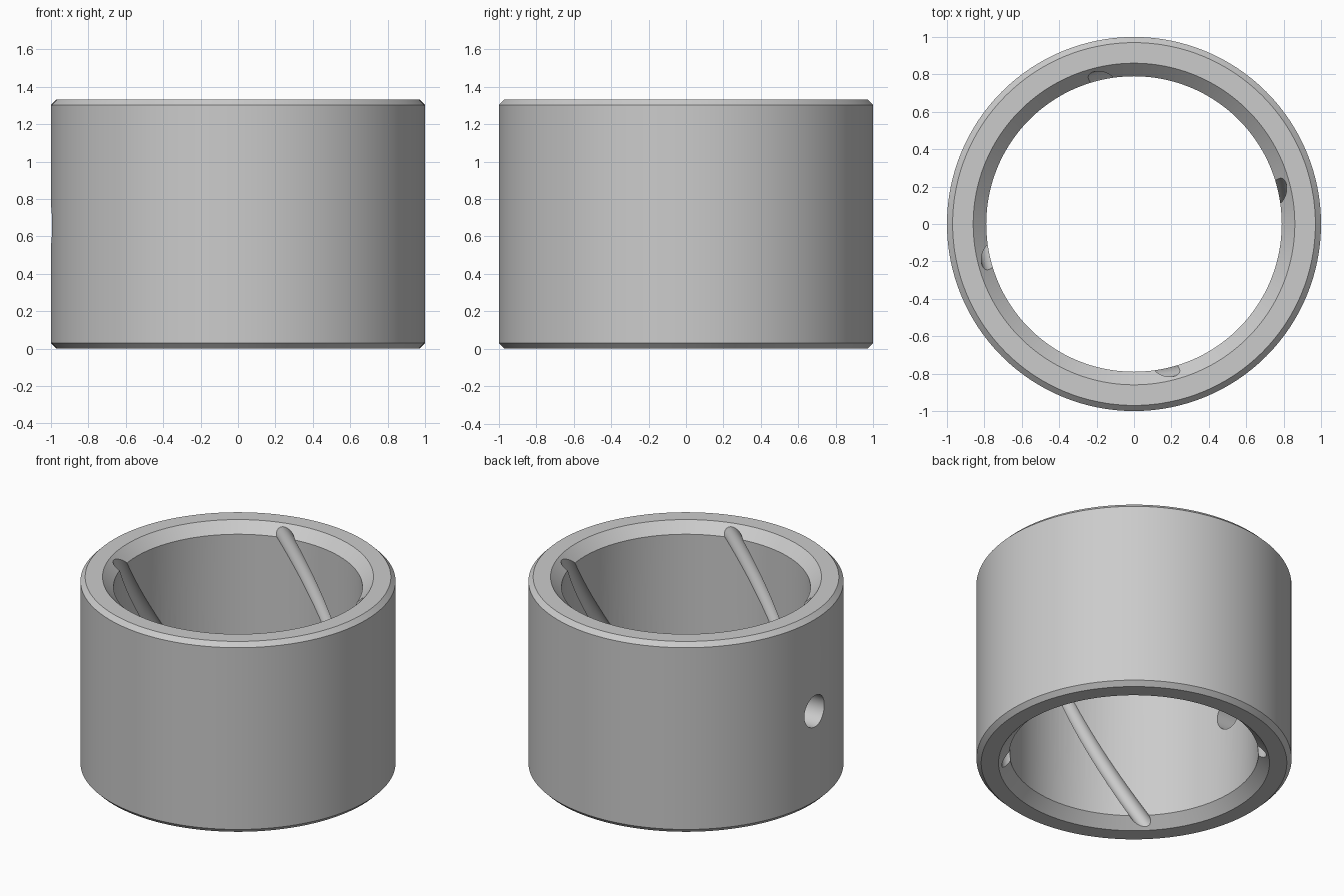
import bpy, bmesh
from math import pi, sin, cos, radians
from mathutils import Vector, Matrix

if "Cube" in bpy.data.objects:
    bpy.data.objects.remove(bpy.data.objects["Cube"])

H = 1.333          # height
BORE = 0.79        # inner radius
SEG = 128


def make_object(name, bm):
    bmesh.ops.recalc_face_normals(bm, faces=bm.faces)
    mesh = bpy.data.meshes.new(name)
    bm.to_mesh(mesh)
    bm.free()
    ob = bpy.data.objects.new(name, mesh)
    bpy.context.collection.objects.link(ob)
    return ob


def bridge(bm, a, b):
    n = len(a)
    for i in range(n):
        j = (i + 1) % n
        bm.faces.new((a[i], a[j], b[j], b[i]))


# Sleeve: closed chamfered profile turned around z
profile = [(BORE, 0.07), (0.86, 0), (0.97, 0), (1, 0.03),
           (1, H - 0.03), (0.97, H), (0.86, H), (BORE, H - 0.07)]
bm = bmesh.new()
rings = [[bm.verts.new((r * cos(2 * pi * i / SEG), r * sin(2 * pi * i / SEG), z))
          for i in range(SEG)] for r, z in profile]
for k in range(len(rings)):
    bridge(bm, rings[k], rings[(k + 1) % len(rings)])
sleeve = make_object("sleeve", bm)

# Four helical oil grooves: round section swept along a helix on the bore
RATE = radians(46)   # turn per unit of height
bm = bmesh.new()
for g in range(4):
    sweep = []
    for s in range(41):
        z = -0.1 + (H + 0.2) * s / 40
        a = radians(75) + g * pi / 2 + RATE * (z - H / 2)
        out = Vector((cos(a), sin(a), 0))
        tangent = Vector((-sin(a) * BORE * RATE, cos(a) * BORE * RATE, 1)).normalized()
        side = tangent.cross(out)
        centre = out * BORE + Vector((0, 0, z))
        sweep.append([bm.verts.new(centre + 0.052 * (out * cos(t) + side * sin(t)))
                      for t in (2 * pi * (i + 0.5) / 24 for i in range(24))])
    for a, b in zip(sweep, sweep[1:]):
        bridge(bm, a, b)
    bm.faces.new(sweep[0])
    bm.faces.new(sweep[-1])
groove_cutter = make_object("groove_cutter", bm)

# Radial oil hole through the left wall
bm = bmesh.new()
bmesh.ops.create_cone(bm, cap_ends=True, segments=48, radius1=0.11, radius2=0.11, depth=0.7,
                      matrix=Matrix.Translation((-0.9, 0, 0.66)) @ Matrix.Rotation(pi / 2, 4, 'Y'))
hole_cutter = make_object("hole_cutter", bm)

# Cut and clean up
bpy.context.view_layer.objects.active = sleeve
sleeve.select_set(True)
for cutter in (groove_cutter, hole_cutter):
    cutter.hide_render = True
    mod = sleeve.modifiers.new("cut", 'BOOLEAN')
    mod.operation = 'DIFFERENCE'
    mod.solver = 'EXACT'
    mod.object = cutter
    bpy.ops.object.modifier_apply(modifier=mod.name)
    bpy.data.objects.remove(cutter)
bpy.ops.object.shade_smooth_by_angle(angle=radians(25))
